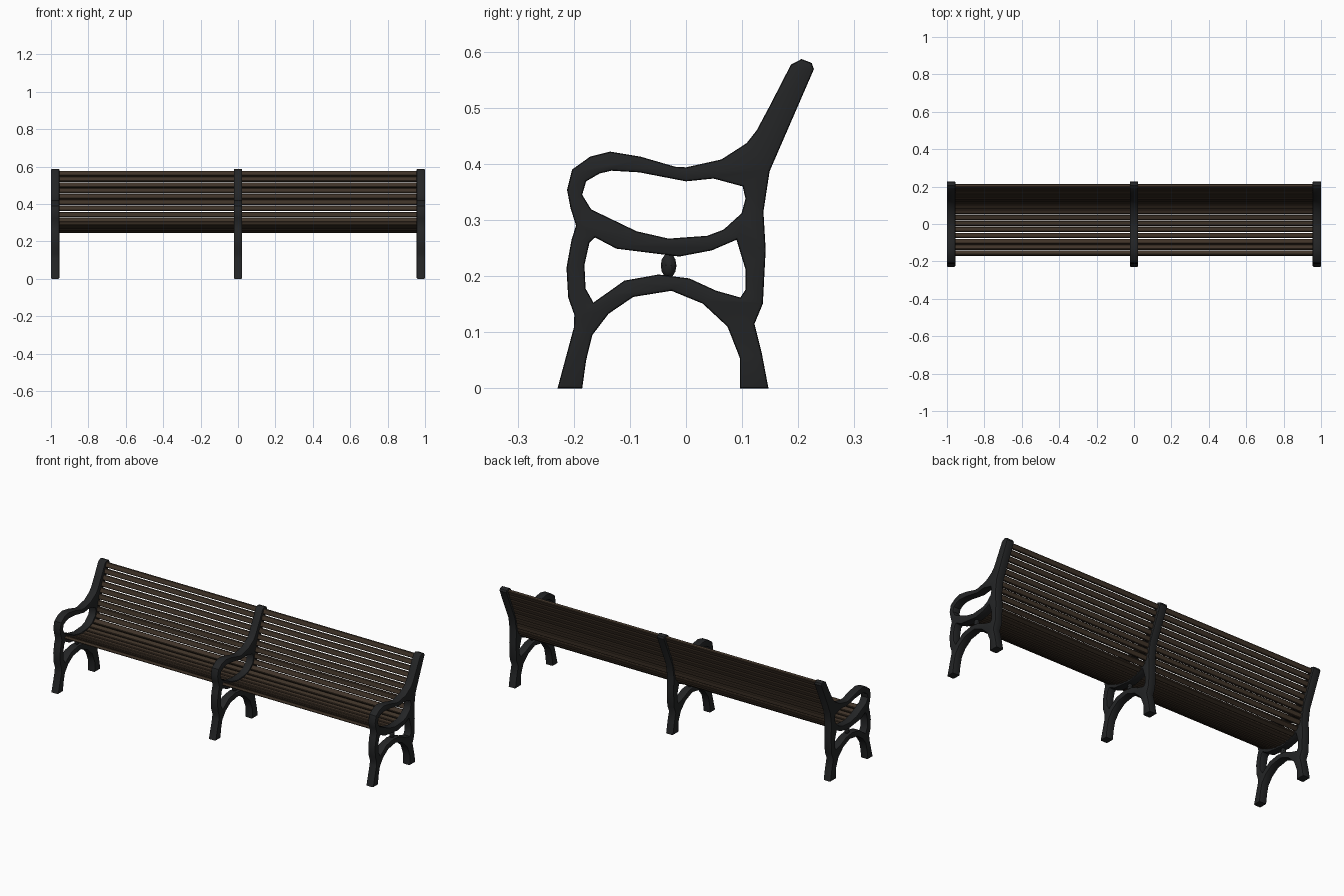
import bpy, bmesh, math
from mathutils import Matrix, Vector

if "Cube" in bpy.data.objects:
    bpy.data.objects.remove(bpy.data.objects["Cube"])

def material(name, rgb):
    m = bpy.data.materials.new(name)
    m.diffuse_color = (*rgb, 1)
    m.use_nodes = True
    m.node_tree.nodes["Principled BSDF"].inputs["Base Color"].default_value = m.diffuse_color
    return m

IRON = material("dark cast iron", (0.017, 0.018, 0.019))
WOOD = material("dark brown wood", (0.05, 0.033, 0.021))

# Side frame outline and its two openings, as (y, z)
OUTER = [(-.229, 0), (-.185, 0), (-.178, .05), (-.167, .095), (-.138, .133), (-.094, .163),
         (-.026, .174), (.03, .151), (.074, .11), (.096, .054), (.096, 0), (.147, 0),
         (.135, .063), (.122, .115), (.137, .151), (.142, .247), (.138, .315), (.149, .387),
         (.228, .569), (.224, .58), (.206, .587), (.187, .577), (.149, .503), (.126, .46),
         (.108, .437), (.063, .408), (0, .394), (-.019, .395), (-.081, .413), (-.135, .422),
         (-.171, .413), (-.203, .39), (-.212, .354), (-.206, .322), (-.196, .29),
         (-.204, .265), (-.213, .215), (-.21, .162), (-.199, .131), (-.2, .108)]
ARM_HOLE = [(-.185, .345), (-.178, .369), (-.154, .383), (-.133, .388), (-.083, .385),
            (0, .369), (.049, .374), (.101, .36), (.106, .338), (.099, .312), (.067, .283),
            (.038, .272), (-.031, .267), (-.088, .28), (-.169, .319)]
LEG_HOLE = [(-.162, .269), (-.124, .249), (-.012, .235), (.046, .246), (.09, .265),
            (.106, .212), (.106, .176), (.097, .162), (.054, .174), (.006, .196),
            (-.049, .203), (-.11, .192), (-.138, .172), (-.165, .153), (-.179, .178),
            (-.181, .22), (-.172, .26)]

def add(name, mesh, mat, loc=(0, 0, 0)):
    ob = bpy.data.objects.new(name, mesh)
    ob.location = loc
    if not mesh.materials:
        mesh.materials.append(mat)
    bpy.context.collection.objects.link(ob)
    return ob

# Frame mesh: filled curve with soft edges
HALF, BEV = 0.0225, 0.005
cu = bpy.data.curves.new("frame_profile", 'CURVE')
cu.dimensions, cu.fill_mode = '2D', 'BOTH'
cu.extrude, cu.bevel_depth, cu.bevel_resolution, cu.offset = HALF - BEV, BEV, 1, -BEV
for loop in (OUTER, ARM_HOLE, LEG_HOLE):
    sp = cu.splines.new('POLY')
    sp.points.add(len(loop) - 1)
    for p, (y, z) in zip(sp.points, loop):
        p.co = (y, z, 0, 1)
    sp.use_cyclic_u = True
tmp = bpy.data.objects.new("frame_profile", cu)
bpy.context.collection.objects.link(tmp)
bpy.context.view_layer.update()
frame = bpy.data.meshes.new_from_object(tmp.evaluated_get(bpy.context.evaluated_depsgraph_get()))
bpy.data.objects.remove(tmp)
frame.transform(Matrix(((0, 0, 1, 0), (1, 0, 0, 0), (0, 1, 0, 0), (0, 0, 0, 1))))
bm = bmesh.new()
bm.from_mesh(frame)
bmesh.ops.remove_doubles(bm, verts=bm.verts, dist=1e-5)
bmesh.ops.recalc_face_normals(bm, faces=bm.faces)
bm.to_mesh(frame)
bm.free()
frame.materials.clear()

# Small oval bead under the seat rail
bead = bpy.data.meshes.new("bead")
bm = bmesh.new()
bmesh.ops.create_uvsphere(bm, u_segments=10, v_segments=6, radius=1)
bmesh.ops.scale(bm, vec=(.014, .014, .022), verts=bm.verts)
bm.to_mesh(bead)
bm.free()

smooth = []
for side, x in (("left", -1 + HALF), ("middle", 0), ("right", 1 - HALF)):
    smooth.append(add(side + "_frame", frame, IRON, (x, 0, 0)))
    smooth.append(add(side + "_bead", bead, IRON, (x, -.031, .219)))

# Slats follow the curve of the seat and back
PATH = [Vector(p) for p in [(-.170, .299), (-.125, .276), (-.08, .262), (-.03, .252),
        (.03, .255), (.07, .268), (.105, .29), (.121, .322), (.126, .36), (.145, .425), (.208, .578)]]

def along(s):
    for a, b in zip(PATH, PATH[1:]):
        d = (b - a).length
        if s <= d:
            return a + (b - a) * (s / d)
        s -= d
    return PATH[-1]

total = sum((b - a).length for a, b in zip(PATH, PATH[1:]))
COUNT = 18
pitch = total / COUNT
slat = bpy.data.meshes.new("slat")
bm = bmesh.new()
bmesh.ops.create_cube(bm, size=1)
bmesh.ops.scale(bm, vec=(1.95, pitch - .006, .017), verts=bm.verts)
long_edges = [e for e in bm.edges if abs(e.verts[0].co.x - e.verts[1].co.x) > 1]
bmesh.ops.bevel(bm, geom=long_edges, offset=.003, segments=1, affect='EDGES')
bm.to_mesh(slat)
bm.free()
for i in range(COUNT):
    a, b = along(i * pitch), along((i + 1) * pitch)
    c, d = (a + b) / 2, b - a
    part = "seat_slat_" if c.y < .11 and c.x < .11 or c.y < .3 else "back_slat_"
    ob = add(part + str(i + 1), slat, WOOD, (0, c.x, c.y))
    ob.rotation_euler.x = math.atan2(d.y, d.x)

# Smooth the iron, keep hard edges
for ob in smooth:
    ob.data.shade_smooth()
    ob.data.set_sharp_from_angle(angle=math.radians(35))
